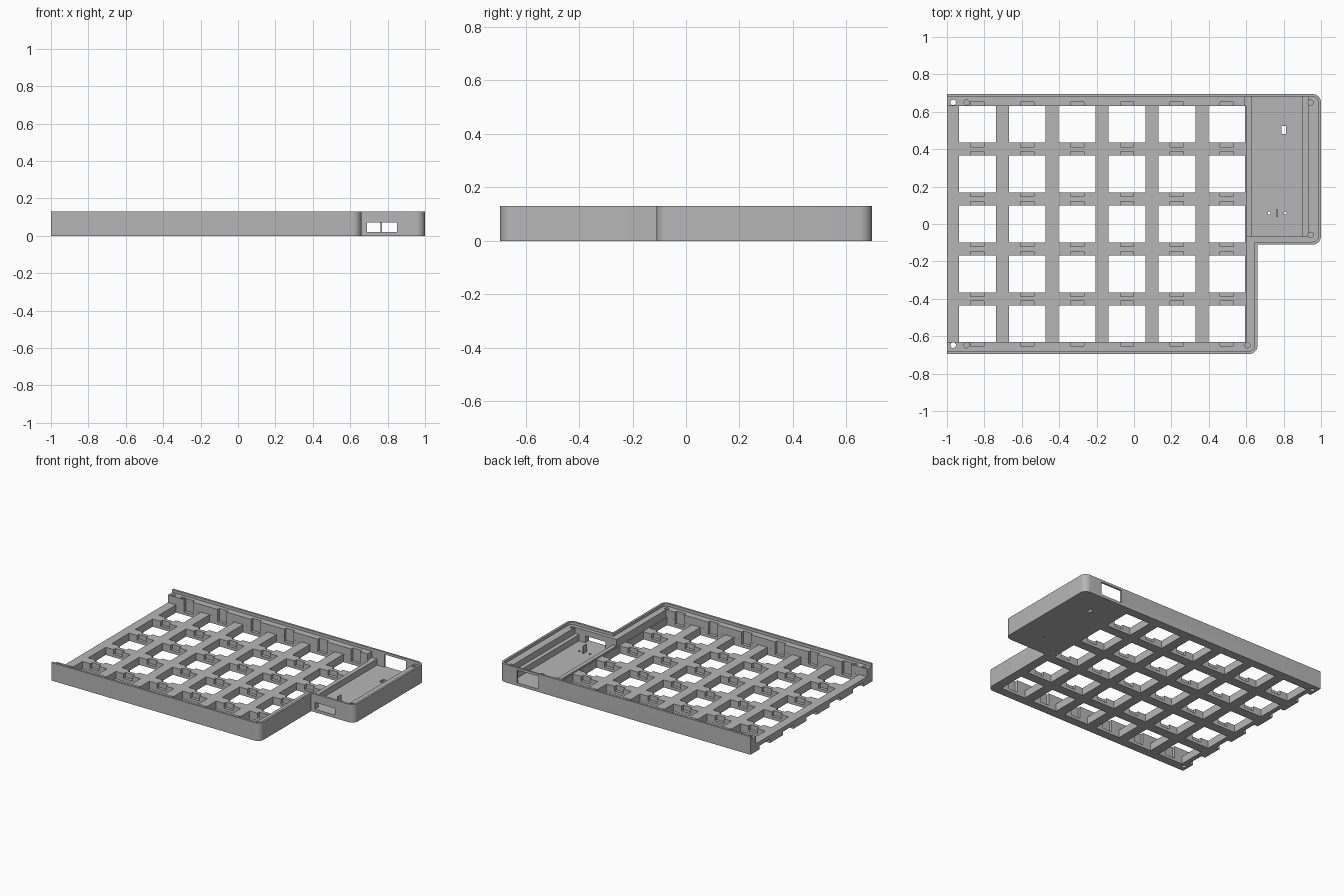
import bpy, bmesh, math
from mathutils import Matrix, Vector

cube = bpy.data.objects.get("Cube")
if cube:
    bpy.data.objects.remove(cube, do_unlink=True)

grey = bpy.data.materials.new("mid grey")
grey.use_nodes = True
colour = (0.47, 0.47, 0.47, 1)
grey.diffuse_color = colour
grey.node_tree.nodes["Principled BSDF"].inputs["Base Color"].default_value = colour

HEIGHT, LEDGE, PLATE, SKIN = 0.13, 0.11, 0.055, 0.021
BACK, WING_FRONT, SIDE = 0.695, -0.11, 0.66
PITCH, KEY, LIP, TOP = 0.2665, 0.197, 0.015, 0.2


def finish(name, bm):
    bmesh.ops.recalc_face_normals(bm, faces=bm.faces)
    mesh = bpy.data.meshes.new(name)
    bm.to_mesh(mesh)
    bm.free()
    obj = bpy.data.objects.new(name, mesh)
    obj.data.materials.append(grey)
    bpy.context.collection.objects.link(obj)
    return obj


def boxes(name, spans):
    """One object from boxes given as (x0, x1, y0, y1, z0, z1)."""
    bm = bmesh.new()
    for x0, x1, y0, y1, z0, z1 in spans:
        place = Matrix.Translation(((x0 + x1) / 2, (y0 + y1) / 2, (z0 + z1) / 2))
        size = Matrix.Diagonal((x1 - x0, y1 - y0, z1 - z0, 1))
        bmesh.ops.create_cube(bm, size=1, matrix=place @ size)
    return finish(name, bm)


def drills(name, spots, radius, z0):
    bm = bmesh.new()
    for x, y in spots:
        bmesh.ops.create_cone(bm, cap_ends=True, segments=20, radius1=radius,
                              radius2=radius, depth=TOP - z0,
                              matrix=Matrix.Translation((x, y, (z0 + TOP) / 2)))
    return finish(name, bm)


def outline_prism(name, inset, left, radius, z0, z1):
    """L-shaped case outline with rounded outer corners."""
    corners = [(left, -BACK + inset, 0), (SIDE - inset, -BACK + inset, radius),
               (SIDE - inset, WING_FRONT + inset, 0),
               (1 - inset, WING_FRONT + inset, radius),
               (1 - inset, BACK - inset, radius), (left, BACK - inset, 0)]
    points = []
    for i, (x, y, r) in enumerate(corners):
        here = Vector((x, y))
        if not r:
            points.append(here)
            continue
        into = (Vector(corners[i - 1][:2]) - here).normalized()
        out = (Vector(corners[i + 1][:2]) - here).normalized()
        for step in range(9):
            a = step / 8 * math.pi / 2
            points.append(here + r * (into * (1 - math.sin(a)) + out * (1 - math.cos(a))))
    bm = bmesh.new()
    face = bm.faces.new([bm.verts.new((p.x, p.y, z0)) for p in points])
    lifted = bmesh.ops.extrude_face_region(bm, geom=[face])["geom"]
    verts = [v for v in lifted if isinstance(v, bmesh.types.BMVert)]
    bmesh.ops.translate(bm, verts=verts, vec=(0, 0, z1 - z0))
    return finish(name, bm)


def cut(target, cutter):
    cutter.hide_render = True
    mod = target.modifiers.new("cut", "BOOLEAN")
    mod.operation, mod.solver, mod.object = "DIFFERENCE", "EXACT", cutter
    bpy.ops.object.select_all(action="DESELECT")
    bpy.context.view_layer.objects.active = target
    target.select_set(True)
    bpy.ops.object.modifier_apply(modifier=mod.name)
    bpy.data.objects.remove(cutter, do_unlink=True)


# Case shell with a thin lip around a ledge for the cover
case = outline_prism("case", 0, -1, 0.045, 0, HEIGHT)
cut(case, outline_prism("cover_recess", LIP, -1.1, 0.03, LEDGE, TOP))

# Key well, open at the left end, and the stepped wing pocket
cut(case, boxes("key_well", [(-1.1, 0.6, -0.632, 0.632, PLATE, TOP)]))
cut(case, boxes("wing_ledges", [(0.59, 0.93, -0.068, 0.682, 0.065, TOP)]))
cut(case, boxes("wing_pocket", [(0.63, 0.9, -0.068, 0.682, SKIN, TOP)]))

# Key openings and the clip recesses at their front and back edges
centres = [(-0.837 + PITCH * i, PITCH * (j - 2)) for i in range(6) for j in range(5)]
half = KEY / 2
cut(case, boxes("key_openings", [(x - half, x + half, y - half, y + half, -0.1, TOP)
                                 for x, y in centres]))
clips = []
for x, y in centres:
    for side in (-1, 1):
        a, b = sorted((y + side * (half - 0.005), y + side * (half + 0.022)))
        clips.append((x - 0.036, x + 0.036, a, b, SKIN, TOP))
cut(case, boxes("clip_recesses", clips))

# Joint notches under the open left edge
cut(case, boxes("joint_notches", [(-1.1, -0.968, PITCH * j - 0.06, PITCH * j + 0.06, -0.1, 0.028)
                                  for j in range(-2, 3)]))

# Screw holes: blind ones in the ledge, through ones at the left end
cut(case, drills("blind_holes", [(-0.895, 0.65), (-0.895, -0.648), (0.607, -0.648),
                                 (0.945, 0.65), (0.945, -0.058)], 0.014, 0.03))
cut(case, drills("through_holes", [(-0.967, 0.65), (-0.967, -0.648)], 0.015, -0.1))
cut(case, drills("pin_holes", [(0.723, 0.058), (0.808, 0.058)], 0.008, -0.1))

# Wall ports and the floor slot of the wing
cut(case, boxes("ports", [(0.69, 0.85, -0.2, -0.05, SKIN, 0.07),
                          (0.69, 0.86, 0.66, 0.8, SKIN, 0.113),
                          (0.788, 0.812, 0.482, 0.525, -0.1, 0.1)]))

# Thin post between the pin holes
post = boxes("switch_post", [(0.762, 0.769, 0.038, 0.08, 0.015, 0.075)])

bpy.ops.object.select_all(action="DESELECT")
bpy.context.view_layer.objects.active = case
case.select_set(True)
bpy.ops.object.shade_smooth_by_angle(angle=math.radians(30))
